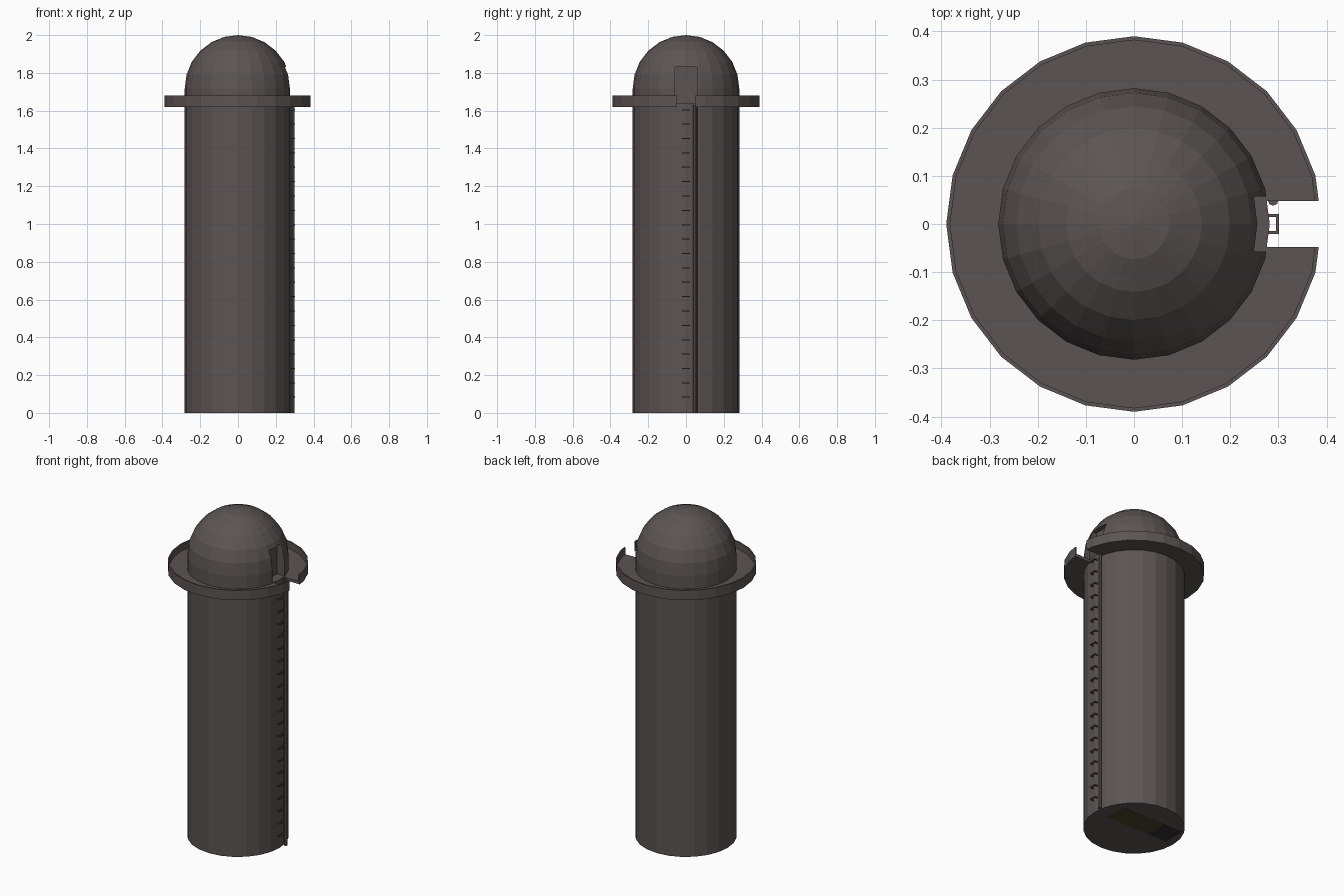
import bpy, bmesh, math

if "Cube" in bpy.data.objects:
    bpy.data.objects.remove(bpy.data.objects["Cube"])

SIDES = 24


def material(name, rgb):
    m = bpy.data.materials.new(name)
    m.diffuse_color = (*rgb, 1)
    m.use_nodes = True
    m.node_tree.nodes["Principled BSDF"].inputs["Base Color"].default_value = m.diffuse_color
    return m


STEEL = material("warm grey steel", (0.105, 0.09, 0.087))
OLIVE = material("dark olive", (0.07, 0.055, 0.025))
BLACK = material("charcoal", (0.03, 0.03, 0.03))


def finish(name, bm, mat):
    bmesh.ops.recalc_face_normals(bm, faces=bm.faces)
    me = bpy.data.meshes.new(name)
    bm.to_mesh(me)
    bm.free()
    ob = bpy.data.objects.new(name, me)
    bpy.context.collection.objects.link(ob)
    me.materials.append(mat)
    return ob


def lathe(name, profile, mat, closed=False):
    """Revolve (radius, z) points about the z axis."""
    bm = bmesh.new()
    rings = []
    for r, z in profile:
        if r == 0:
            rings.append([bm.verts.new((0, 0, z))] * SIDES)
        else:
            rings.append([bm.verts.new((r * math.cos(2 * math.pi * i / SIDES),
                                        r * math.sin(2 * math.pi * i / SIDES), z))
                          for i in range(SIDES)])
    pairs = list(zip(rings, rings[1:]))
    if closed:
        pairs.append((rings[-1], rings[0]))
    for a, b in pairs:
        for i in range(SIDES):
            j = (i + 1) % SIDES
            bm.faces.new(list(dict.fromkeys((a[i], a[j], b[j], b[i]))))
    return finish(name, bm, mat)


def add_box(bm, lo, hi):
    vs = bmesh.ops.create_cube(bm, size=1)["verts"]
    for v in vs:
        for k in range(3):
            v.co[k] = (lo[k] + hi[k]) / 2 + v.co[k] * (hi[k] - lo[k])


def box(name, lo, hi, mat):
    bm = bmesh.new()
    add_box(bm, lo, hi)
    return finish(name, bm, mat)


def cut(target, lo, hi):
    cutter = box("cutter", lo, hi, STEEL)
    cutter.hide_render = True
    mod = target.modifiers.new("cut", "BOOLEAN")
    mod.operation = "DIFFERENCE"
    mod.solver = "EXACT"
    mod.object = cutter
    bpy.context.view_layer.objects.active = target
    bpy.ops.object.modifier_apply(modifier="cut")
    bpy.data.objects.remove(cutter)


# Tower body with domed cap
R, DOME_Z = 0.282, 1.718
dome = [(R * math.cos(math.radians(a)), DOME_Z + R * math.sin(math.radians(a)))
        for a in range(0, 90, 15)]
body = lathe("tower_body", [(0, 0), (R, 0)] + dome + [(0, 2.0)], STEEL)

# Doorway recess above the ladder
cut(body, (0.225, -0.057, 1.64), (0.5, 0.057, 1.83))

# Round walkway with raised rim, open at the ladder
walkway = lathe("walkway", [(0.27, 1.62), (0.39, 1.62), (0.39, 1.68), (0.382, 1.68),
                            (0.382, 1.638), (0.27, 1.638)], STEEL, closed=True)
cut(walkway, (0.2, -0.048, 1.5), (0.5, 0.048, 1.8))

# Ladder of staple rungs
bm = bmesh.new()
for i in range(21):
    z = 0.083 + i * 0.0761
    add_box(bm, (0.295, -0.021, z - 0.003), (0.301, 0.021, z + 0.003))
    for s in (-1, 1):
        add_box(bm, (0.272, s * 0.018 - 0.003, z - 0.003),
                (0.296, s * 0.018 + 0.003, z + 0.003))
finish("ladder_rungs", bm, STEEL)

# Vertical pipe beside the ladder
bm = bmesh.new()
bmesh.ops.create_cone(bm, cap_ends=True, segments=8, radius1=0.011, radius2=0.011, depth=1.63)
bmesh.ops.translate(bm, verts=bm.verts, vec=(0.289, 0.049, 0.815))
finish("side_pipe", bm, STEEL)

# Flat patches on the underside
box("underside_patch", (-0.1, 0.0, -0.001), (0.19, 0.14, 0.001), OLIVE)
box("underside_dark_patch", (-0.23, 0.0, -0.001), (-0.1, 0.14, 0.001), BLACK)
